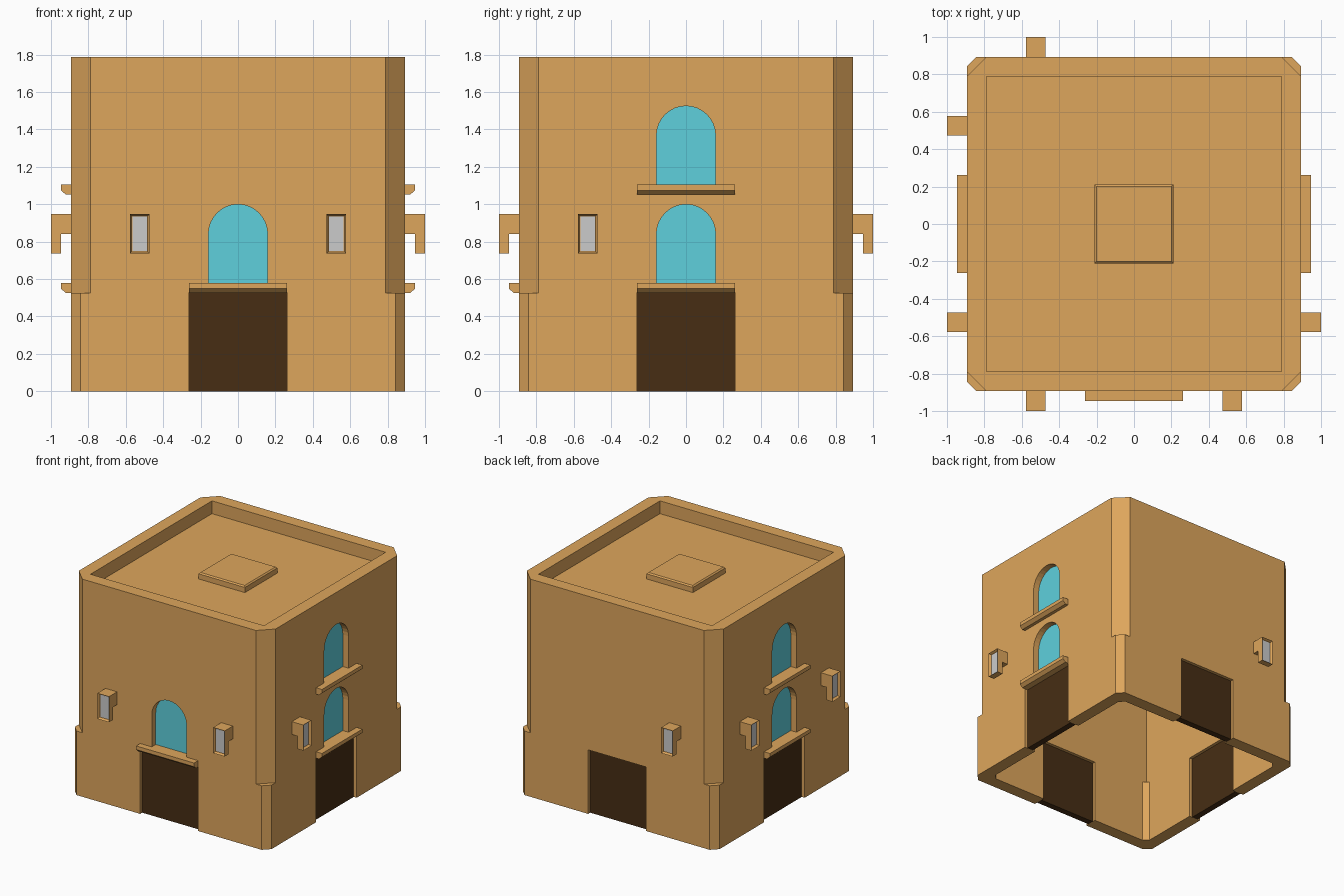
import bpy, bmesh, math
from mathutils import Matrix, Vector

if "Cube" in bpy.data.objects:
    bpy.data.objects.remove(bpy.data.objects["Cube"])


def material(name, rgb):
    m = bpy.data.materials.new(name)
    m.diffuse_color = (*rgb, 1)
    m.use_nodes = True
    m.node_tree.nodes["Principled BSDF"].inputs["Base Color"].default_value = m.diffuse_color
    return m


SAND = material("sandstone", (0.73, 0.38, 0.107))
DARK = material("dark_wood", (0.063, 0.027, 0.007))
GLASS = material("blue_glass", (0.114, 0.63, 0.72))
U = 0.0526                      # basic module of the building
H = 17 * U                      # half width of the walls
INNER = 15 * U                  # half width of the interior


def extrude(name, pts, vec, angle=0, mat=None, inset=None):
    """Extrude a flat 3D profile; angle turns it from the front to another side."""
    bm = bmesh.new()
    face = bm.faces.new([bm.verts.new(p) for p in pts])
    ext = bmesh.ops.extrude_face_region(bm, geom=[face], use_keep_orig=True)
    moved = [v for v in ext["geom"] if isinstance(v, bmesh.types.BMVert)]
    bmesh.ops.translate(bm, verts=moved, vec=vec)
    bmesh.ops.recalc_face_normals(bm, faces=bm.faces)
    if inset:
        front = min(bm.faces, key=lambda f: f.calc_center_median().y)
        bmesh.ops.inset_individual(bm, faces=[front], thickness=inset[0], depth=inset[1])
    bm.transform(Matrix.Rotation(math.radians(angle), 4, "Z"))
    me = bpy.data.meshes.new(name)
    bm.to_mesh(me)
    bm.free()
    ob = bpy.data.objects.new(name, me)
    bpy.context.collection.objects.link(ob)
    if mat:
        me.materials.append(mat)
    return ob


def box(name, x0, x1, y0, y1, z0, z1, angle=0, mat=None):
    pts = [(x0, y0, z0), (x1, y0, z0), (x1, y1, z0), (x0, y1, z0)]
    return extrude(name, pts, (0, 0, z1 - z0), angle, mat)


def column(name, h, c, z0, z1, mat=None):
    """Square column with chamfered corners."""
    k = h - c
    pts = [(h, -k, z0), (h, k, z0), (k, h, z0), (-k, h, z0),
           (-h, k, z0), (-h, -k, z0), (-k, -h, z0), (k, -h, z0)]
    return extrude(name, pts, (0, 0, z1 - z0), 0, mat)


def arch(name, base, y0, y1, angle, mat=None):
    """Round-headed window shape."""
    r, zc, n = 3 * U, base + 5 * U, 16
    pts = [(r * math.cos(math.pi * i / n), y0, zc + r * math.sin(math.pi * i / n))
           for i in range(n + 1)]
    pts += [(-r, y0, base), (r, y0, base)]
    return extrude(name, pts, (0, y1 - y0, 0), angle, mat)


# side name: angle, window sill heights, lamp positions along the wall
SIDES = {
    "front": (0, [11 * U], [-10 * U, 10 * U]),
    "right": (90, [11 * U, 21 * U], [-10 * U]),
    "back": (180, [], [10 * U]),
    "left": (-90, [11 * U, 21 * U], [-10 * U, 10 * U]),
}

# walls, with the rooms and openings cut out of them
walls = column("walls", H, U, 0, 34 * U, SAND)
cutters = [
    column("cut_room", INNER, 0.04, -0.1, 10 * U + 0.02),
    box("cut_upper_room", -INNER, INNER, -INNER, INNER, 10 * U, 30 * U),
    box("cut_roof", -INNER, INNER, -INNER, INNER, 32 * U, 2),
]
corner = (2 * H - 2 * U) / math.sqrt(2)
for i in range(4):
    cutters.append(box("cut_corner", -0.2, 0.2, -corner - 0.2, -corner, 10 * U, 2, 45 + 90 * i))

for side, (ang, sills, lamps) in SIDES.items():
    # doorway and door
    cutters.append(box("cut_door", -5 * U, 5 * U, -1, -0.7, -0.1, 10 * U, ang))
    box(side + "_door", -5 * U, 5 * U, -H + U / 2, -INNER - U / 2, 0, 10 * U, ang, DARK)
    # windows with ledges below
    for n, z in enumerate(sills):
        tag = f"{side}_{('lower', 'upper')[n]}"
        cutters.append(arch("cut_window", z, -1, -H + U, ang))
        arch(tag + "_window", z, -H + U - 0.001, -H + U + 0.02, ang, GLASS)
        prof = [(0, z), (U, z), (U, z - 0.03), (U / 2, z - U), (0, z - U)]
        extrude(tag + "_ledge", [(-5 * U, -H - d, h) for d, h in prof],
                (10 * U, 0, 0), ang, SAND)
    # hooked lamps with a recessed pane
    for n, x in enumerate(lamps):
        prof = [(0, 18), (2, 18), (2, 14), (1, 14), (1, 16), (0, 16)]
        extrude(f"{side}_lamp_{n + 1}", [(x - U, -H - d * U, h * U) for d, h in prof],
                (2 * U, 0, 0), ang, SAND, inset=(0.0135, -0.02))
        b = U - 0.0135
        box(f"{side}_lamp_pane_{n + 1}", x - b, x + b, -H - 2 * U + 0.019, -H - 2 * U + 0.03,
            14 * U + 0.0135, 18 * U - 0.0135, ang)

for c in cutters:
    m = walls.modifiers.new(c.name, "BOOLEAN")
    m.operation, m.object, m.solver = "DIFFERENCE", c, "EXACT"
    c.hide_render = True
dg = bpy.context.evaluated_depsgraph_get()
carved = bpy.data.meshes.new_from_object(walls.evaluated_get(dg))
walls.modifiers.clear()
walls.data = carved
for c in cutters:
    bpy.data.objects.remove(c)

# roof hatch with a narrow bevel round its top
hatch = box("roof_hatch", -4 * U, 4 * U, -4 * U, 4 * U, 32 * U, 33 * U, 0, SAND)
bm = bmesh.new()
bm.from_mesh(hatch.data)
top = max(bm.faces, key=lambda f: f.calc_center_median().z)
bmesh.ops.bevel(bm, geom=list(top.edges), offset=0.01, segments=1, affect="EDGES")
bm.to_mesh(hatch.data)
bm.free()
